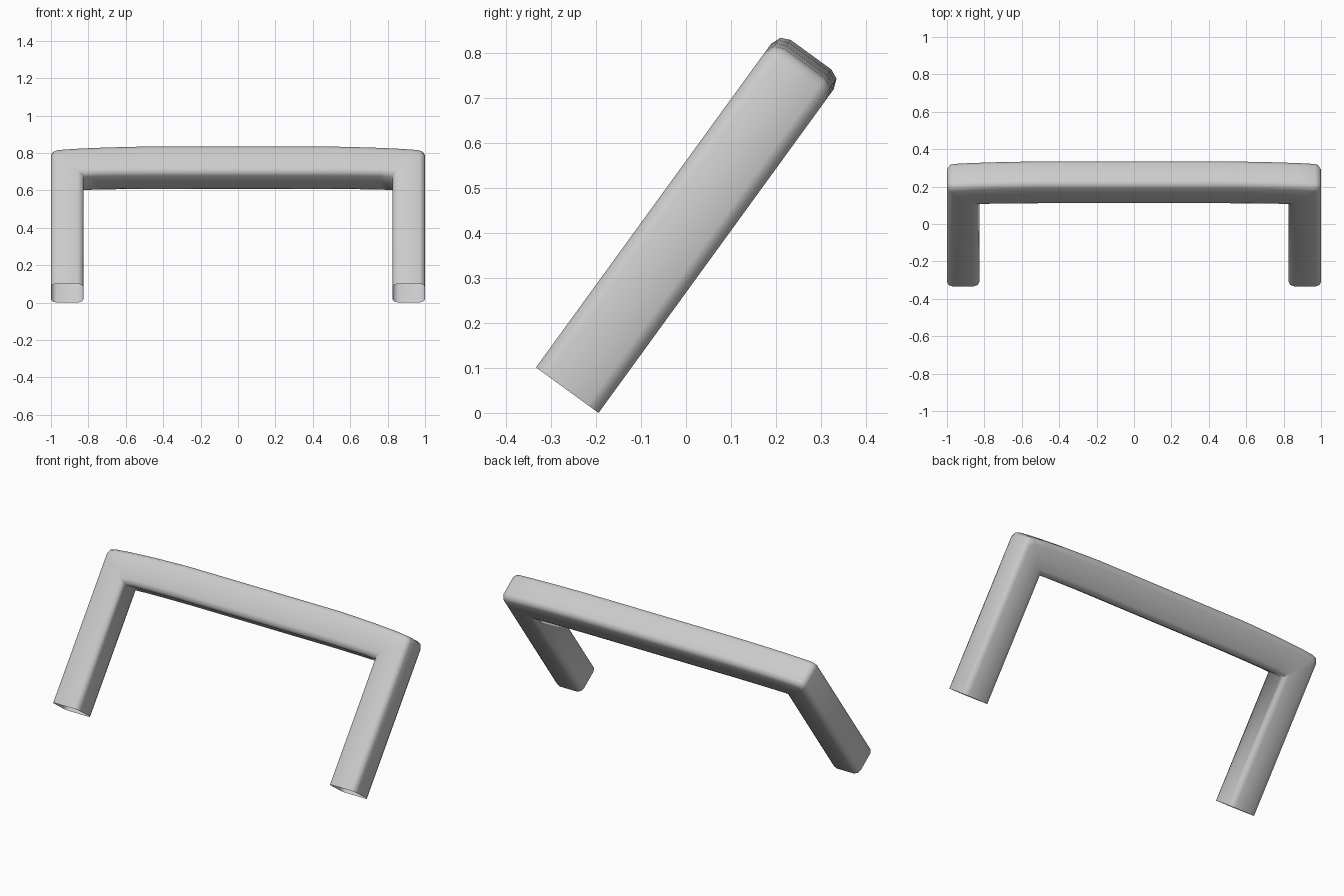
import bpy, bmesh, math
from mathutils import Vector

if "Cube" in bpy.data.objects:
    bpy.data.objects.remove(bpy.data.objects["Cube"])

TILT = math.radians(36)      # lean away from vertical
T = 0.172                    # depth of the bar section
F = 0.03                     # edge rounding
U = Vector((0, math.sin(TILT), math.cos(TILT)))    # along the legs
V = Vector((0, math.cos(TILT), -math.sin(TILT)))   # through the depth
BASE = Vector((0, -0.264, T / 2 * math.sin(TILT)))

# Right half of the path: inner (x, s) and outer (x, s) point of each section
half = [
    ((0.827, 0.0), (1.0, 0.0)),
    ((0.827, 0.728), (1.0, 0.868)),
    ((0.827, 0.728), (0.991, 0.889)),
    ((0.827, 0.728), (0.968, 0.898)),
    ((0.76, 0.731), (0.88, 0.906)),
    ((0.66, 0.733), (0.72, 0.915)),
    ((0.48, 0.735), (0.50, 0.922)),
]
stations = half + [((-a[0], a[1]), (-b[0], b[1])) for a, b in reversed(half)]

# Rounded rectangle section: a = fraction inner to outer, b = depth offset
section = []
fa = F / T
for ca, cb, start in ((1 - fa, T / 2 - F, 0), (fa, T / 2 - F, 90),
                      (fa, -T / 2 + F, 180), (1 - fa, -T / 2 + F, 270)):
    for k in range(3):
        t = math.radians(start + 45 * k)
        section.append((ca + fa * math.cos(t), cb + F * math.sin(t)))

# Handle: open-ended rounded tube swept along the U path
bm = bmesh.new()
rings = []
for (xi, si), (xo, so) in stations:
    ring = []
    for a, b in section:
        x, s = xi + (xo - xi) * a, si + (so - si) * a
        ring.append(bm.verts.new(BASE + Vector((x, 0, 0)) + U * s + V * b))
    rings.append(ring)
n = len(section)
for r0, r1 in zip(rings, rings[1:]):
    for i in range(n):
        j = (i + 1) % n
        bm.faces.new((r0[i], r0[j], r1[j], r1[i]))
bmesh.ops.remove_doubles(bm, verts=bm.verts, dist=0.0005)
bmesh.ops.recalc_face_normals(bm, faces=bm.faces)

mesh = bpy.data.meshes.new("handle")
bm.to_mesh(mesh)
bm.free()
handle = bpy.data.objects.new("handle", mesh)
bpy.context.collection.objects.link(handle)
bpy.context.view_layer.objects.active = handle
handle.select_set(True)
bpy.ops.object.shade_smooth_by_angle(angle=math.radians(60))
